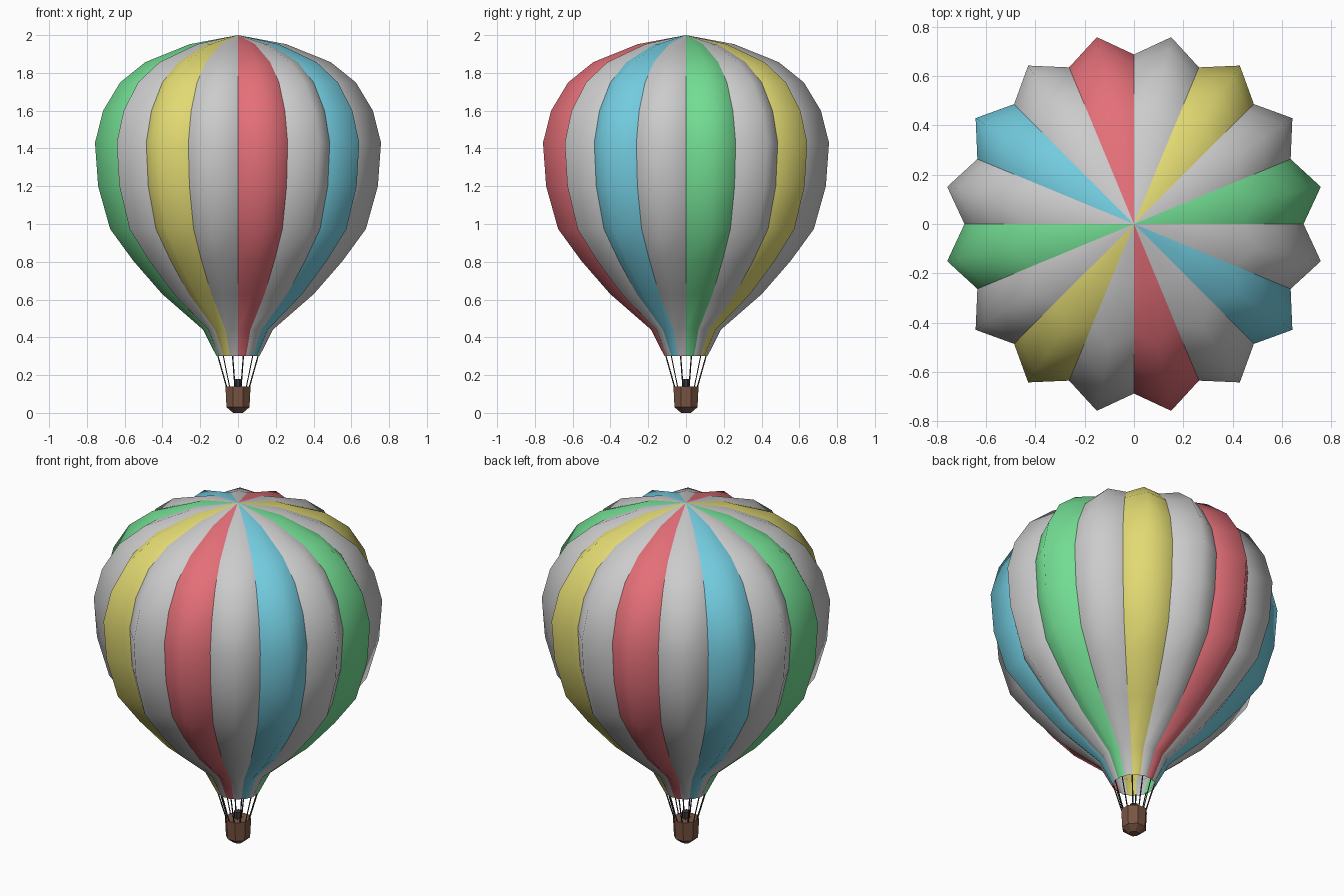
import bpy, bmesh
from math import sin, cos, pi

if "Cube" in bpy.data.objects:
    bpy.data.objects.remove(bpy.data.objects["Cube"])

GORES = 16


def material(name, rgb):
    m = bpy.data.materials.new(name)
    m.diffuse_color = (*rgb, 1)
    m.use_nodes = True
    m.node_tree.nodes["Principled BSDF"].inputs["Base Color"].default_value = m.diffuse_color
    return m


def finish(name, bm, mat=None, smooth=False):
    me = bpy.data.meshes.new(name)
    bmesh.ops.recalc_face_normals(bm, faces=bm.faces) if not smooth else None
    bm.to_mesh(me)
    bm.free()
    ob = bpy.data.objects.new(name, me)
    bpy.context.collection.objects.link(ob)
    if mat:
        me.materials.append(mat)
    for p in me.polygons:
        p.use_smooth = smooth
    return ob


def lathe(name, rings, sides, mat, turn=0.0):
    """Closed solid from (radius, z) rings."""
    bm = bmesh.new()
    loops = [[bm.verts.new((r * cos(turn + 2 * pi * i / sides),
                            r * sin(turn + 2 * pi * i / sides), z))
              for i in range(sides)] for r, z in rings]
    for a, b in zip(loops, loops[1:]):
        for i in range(sides):
            j = (i + 1) % sides
            bm.faces.new((a[i], a[j], b[j], b[i]))
    bm.faces.new(loops[0][::-1])
    bm.faces.new(loops[-1])
    return finish(name, bm, mat)


# Envelope profile: ridge radius, height, valley / ridge ratio
profile = [(0.116, 0.30, 0.95), (0.188, 0.44, 0.92), (0.41, 0.63, 0.90),
           (0.565, 0.805, 0.89), (0.69, 0.973, 0.89), (0.755, 1.20, 0.89),
           (0.772, 1.43, 0.89), (0.728, 1.60, 0.89), (0.636, 1.75, 0.89),
           (0.50, 1.857, 0.89), (0.26, 1.952, 0.90)]


def gores(name, indices, mat=None):
    """Fabric panels, each bulging to a soft ridge between two valley seams."""
    bm = bmesh.new()
    for k in indices:
        rows = []
        for r, z, ratio in profile:
            row = []
            for s in range(3):
                a = 2 * pi * (k + s / 2) / GORES
                q = r if s == 1 else r * ratio
                row.append(bm.verts.new((q * cos(a), q * sin(a), z)))
            rows.append(row)
        apex = bm.verts.new((0, 0, 2))
        for a, b in zip(rows, rows[1:]):
            for s in range(2):
                bm.faces.new((a[s], a[s + 1], b[s + 1], b[s]))
        for s in range(2):
            bm.faces.new((rows[-1][s], rows[-1][s + 1], apex))
    finish(name, bm, mat, smooth=True)


# Envelope: plain panels alternate with four colours
gores("envelope_plain_panels", range(1, GORES, 2))
colours = [("green", (0.17, 0.72, 0.29)), ("yellow", (0.76, 0.70, 0.17)),
           ("red", (0.78, 0.16, 0.19)), ("blue", (0.17, 0.60, 0.74))]
for i, (label, rgb) in enumerate(colours):
    gores(f"envelope_{label}_panels", (2 * i, 2 * i + 8), material(label, rgb))

# Basket with chamfered base, and burner on top
brown = material("wicker", (0.19, 0.09, 0.055))
dark = material("dark_metal", (0.04, 0.04, 0.045))
lathe("basket", [(0.028, 0.0), (0.066, 0.03), (0.072, 0.14)], 8, brown, pi / 8)
lathe("burner", [(0.022, 0.135), (0.022, 0.18)], 8, dark, pi / 8)

# Ropes from basket rim to envelope mouth
rope = bpy.data.curves.new("ropes", "CURVE")
rope.dimensions = "3D"
rope.bevel_depth = 0.0035
rope.bevel_resolution = 0
rope.materials.append(dark)
for i in range(12):
    a = 2 * pi * (i + 0.5) / 12
    sp = rope.splines.new("POLY")
    sp.points.add(1)
    for p, (r, z) in zip(sp.points, [(0.062, 0.135), (0.111, 0.305)]):
        p.co = (r * cos(a), r * sin(a), z, 1)
bpy.context.collection.objects.link(bpy.data.objects.new("ropes", rope))
